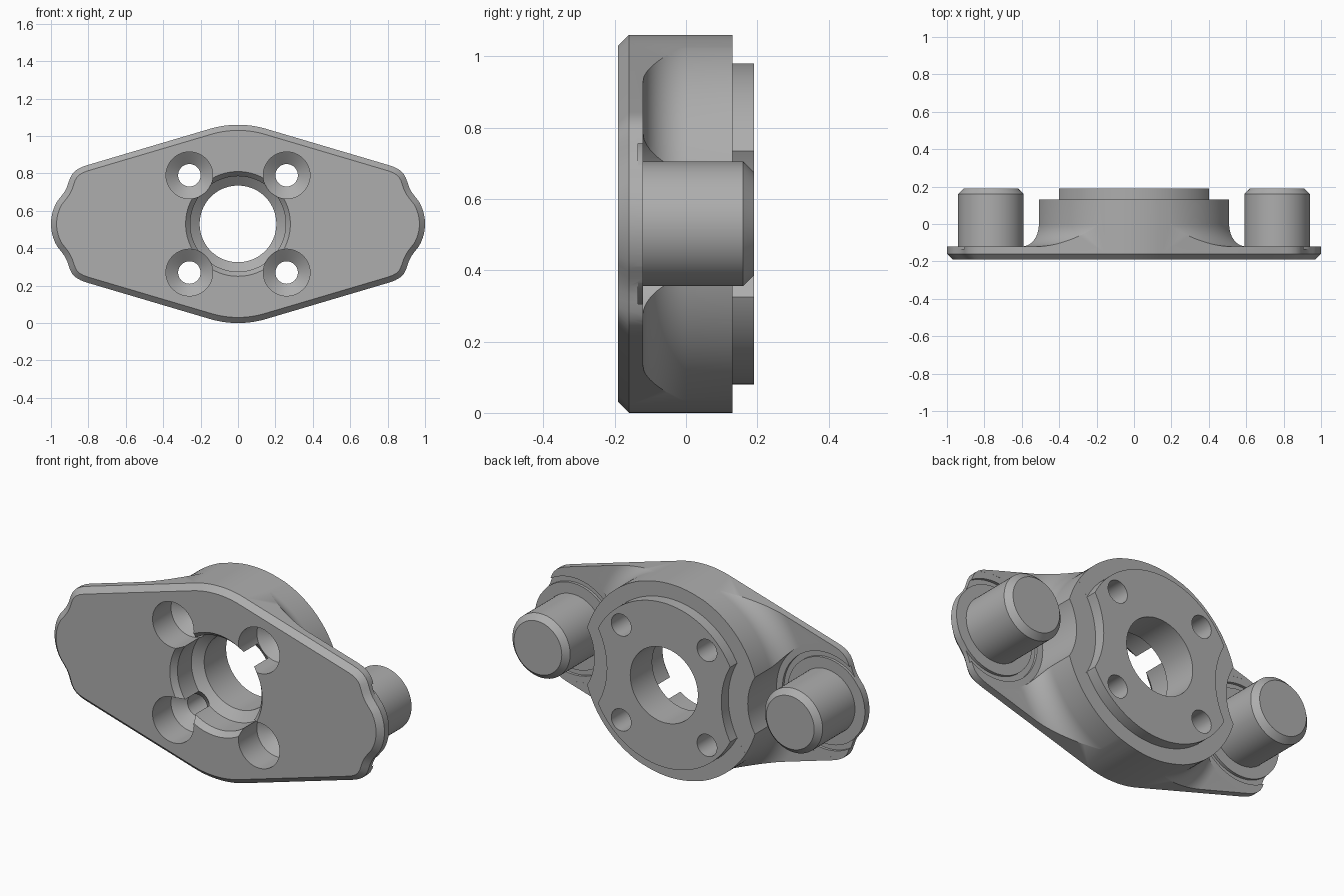
import bpy, bmesh
from math import sin, cos, pi, radians

CZ = 0.53      # height of the main axis
PIN_X = 0.765  # sideways distance of the pins

if "Cube" in bpy.data.objects:
    bpy.data.objects.remove(bpy.data.objects["Cube"])

steel = bpy.data.materials.new("plain_grey")
GREY = (0.42, 0.42, 0.42, 1)
steel.use_nodes = True
steel.diffuse_color = GREY
steel.node_tree.nodes["Principled BSDF"].inputs["Base Color"].default_value = GREY


def make(name, bm):
    bmesh.ops.recalc_face_normals(bm, faces=bm.faces)
    mesh = bpy.data.meshes.new(name)
    bm.to_mesh(mesh)
    bm.free()
    mesh.materials.append(steel)
    ob = bpy.data.objects.new(name, mesh)
    bpy.context.collection.objects.link(ob)
    return ob


def lathe(name, profile, x=0, z=CZ, segs=96):
    """Solid of revolution about a front-to-back axis; profile is (radius, y)."""
    bm = bmesh.new()
    rings = [[bm.verts.new((x + r * cos(2 * pi * i / segs), y, z + r * sin(2 * pi * i / segs)))
              for i in range(segs)] for r, y in profile]
    for a, b in zip(rings, rings[1:]):
        for i in range(segs):
            j = (i + 1) % segs
            bm.faces.new((a[i], a[j], b[j], b[i]))
    bm.faces.new(rings[0])
    bm.faces.new(rings[-1])
    return make(name, bm)


def activate(ob):
    bpy.ops.object.select_all(action='DESELECT')
    ob.select_set(True)
    bpy.context.view_layer.objects.active = ob


def boolean(ob, tool, op):
    mod = ob.modifiers.new("cut", 'BOOLEAN')
    mod.object, mod.operation, mod.solver = tool, op, 'EXACT'
    activate(ob)
    bpy.ops.object.modifier_apply(modifier=mod.name)
    bpy.data.objects.remove(tool)


# Flange outline: one quadrant, mirrored twice
tangent = radians(16.5)
quad = [(0.53 * sin(tangent * i / 8), 0.53 * cos(tangent * i / 8)) for i in range(9)]
quad += [(0.81, 0.313), (0.84, 0.302), (0.866, 0.287), (0.886, 0.267), (0.898, 0.245),
         (0.907, 0.22), (0.915, 0.196), (0.926, 0.174), (0.941, 0.153), (0.957, 0.133)]
bulge = radians(35)
quad += [(PIN_X + 0.235 * cos(bulge * i / 8), 0.235 * sin(bulge * i / 8)) for i in range(7, -1, -1)]
half = quad + [(x, -z) for x, z in quad[-2::-1]]
outline = half + [(-x, z) for x, z in half[-2:0:-1]]

# Outline prism with a chamfered front rim
bm = bmesh.new()
front = bm.faces.new([bm.verts.new((x, -0.19, CZ + z)) for x, z in outline])
ext = bmesh.ops.extrude_face_region(bm, geom=[front], use_keep_orig=True)
bmesh.ops.translate(bm, vec=(0, 0.49, 0),
                    verts=[v for v in ext["geom"] if isinstance(v, bmesh.types.BMVert)])
bmesh.ops.recalc_face_normals(bm, faces=bm.faces)
rim = [e for e in bm.edges if all(v.co.y < -0.18 for v in e.verts)]
bmesh.ops.bevel(bm, geom=rim, offset=0.03, segments=1, affect='EDGES')
body = make("flange_body", bm)

# Hub with a flared foot and a stepped back face
flare = [(0.652 - 0.12 * sin(pi / 2 * i / 14), -0.12 * cos(pi / 2 * i / 14)) for i in range(15)]
hub = lathe("hub_shape", [(1.5, -0.4), (1.5, -0.12)] + flare +
            [(0.532, 0.13), (0.45, 0.13), (0.45, 0.19)], segs=144)
boolean(body, hub, 'INTERSECT')

# Pin clearance: scalloped hub, wider scallop in the step, shallow ring groove
for s in (-1, 1):
    tool = lathe("pin_clearance", [(0.235, -0.1203), (0.235, -0.135), (0.265, -0.135),
                                   (0.265, -0.1203), (0.3, -0.1203), (0.3, 0.1297),
                                   (0.418, 0.1297), (0.418, 0.3)], x=s * PIN_X)
    boolean(body, tool, 'DIFFERENCE')

# Central bore
boolean(body, lathe("bore", [(0.28, -0.3), (0.28, -0.19), (0.255, -0.16), (0.255, -0.04),
                             (0.205, 0.0), (0.205, 0.3)]), 'DIFFERENCE')

# Four counterbored bolt holes
for sx in (-1, 1):
    for sz in (-1, 1):
        tool = lathe("bolt_hole", [(0.125, -0.3), (0.125, -0.03), (0.105, -0.015),
                                   (0.06, 0.02), (0.06, 0.3)],
                     x=sx * 0.26, z=CZ + sz * 0.26, segs=48)
        boolean(body, tool, 'DIFFERENCE')

# Chamfered pins
parts = [body]
for s, side in ((-1, "right"), (1, "left")):
    parts.append(lathe(side + "_pin", [(0.175, -0.15), (0.175, 0.16), (0.145, 0.19)],
                       x=s * PIN_X, segs=64))

for ob in parts:
    activate(ob)
    bpy.ops.object.shade_smooth_by_angle(angle=radians(28))
